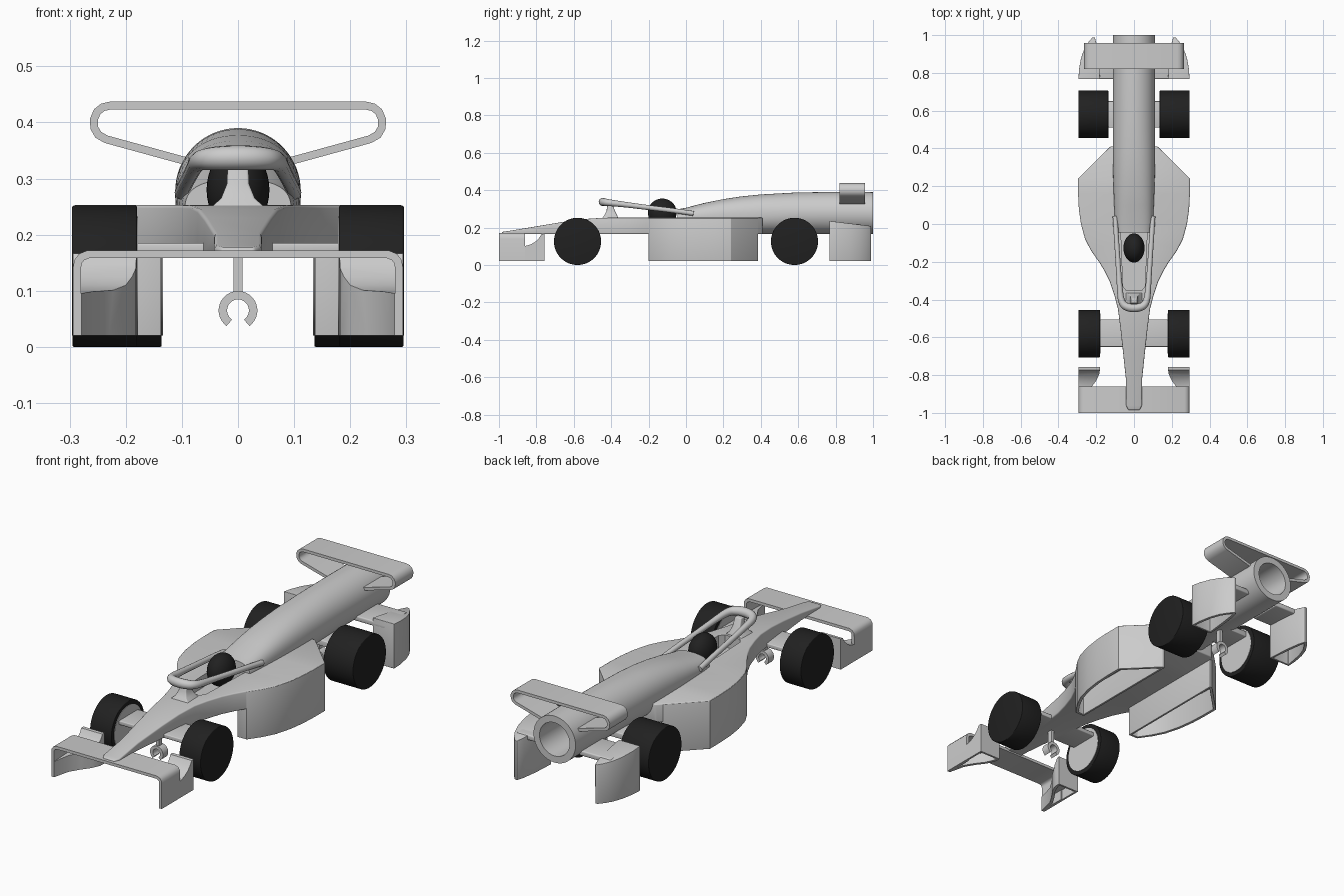
import bpy, bmesh, math
from math import sin, cos, pi

if "Cube" in bpy.data.objects:
    bpy.data.objects.remove(bpy.data.objects["Cube"])

dark = bpy.data.materials.new("dark_rubber")
dark.diffuse_color = (0.015, 0.015, 0.015, 1)
dark.use_nodes = True
dark.node_tree.nodes["Principled BSDF"].inputs["Base Color"].default_value = dark.diffuse_color


def make(name, bm, mat=None):
    bmesh.ops.recalc_face_normals(bm, faces=bm.faces[:])
    me = bpy.data.meshes.new(name)
    bm.to_mesh(me)
    bm.free()
    ob = bpy.data.objects.new(name, me)
    bpy.context.collection.objects.link(ob)
    if mat:
        me.materials.append(mat)
    return ob


def finish(ob, bevel=0, cutter=None, op='DIFFERENCE', mirror=False, angle=35):
    """Add modifiers, apply them, then shade."""
    if bevel:
        m = ob.modifiers.new("bevel", 'BEVEL')
        m.width, m.segments, m.limit_method = bevel, 3, 'ANGLE'
        m.angle_limit = math.radians(40)
    if cutter:
        m = ob.modifiers.new("cut", 'BOOLEAN')
        m.object, m.operation, m.solver = cutter, op, 'EXACT'
        cutter.hide_render = True
    if mirror:
        m = ob.modifiers.new("mirror", 'MIRROR')
        m.use_bisect_axis[0] = False
        m.use_mirror_merge = False
    bpy.ops.object.select_all(action='DESELECT')
    ob.select_set(True)
    bpy.context.view_layer.objects.active = ob
    bpy.ops.object.convert(target='MESH')
    bpy.ops.object.shade_smooth_by_angle(angle=math.radians(angle))
    if cutter:
        bpy.data.objects.remove(cutter)
    return ob


def loft(name, rings, mat=None):
    """Skin a chain of equal-size closed rings, capped at both ends."""
    bm = bmesh.new()
    vs = [[bm.verts.new(p) for p in r] for r in rings]
    n = len(vs[0])
    for a, b in zip(vs, vs[1:]):
        for i in range(n):
            j = (i + 1) % n
            bm.faces.new((a[i], a[j], b[j], b[i]))
    bm.faces.new(vs[0])
    bm.faces.new(vs[-1])
    return make(name, bm, mat)


def prism(name, pts, lo, hi, axis='z', hollow=0):
    """Extrude an outline; hollow pushes the bottom face up to leave a shell."""
    put = (lambda p, h: (p[0], p[1], h)) if axis == 'z' else (lambda p, h: (h, p[0], p[1]))
    ob = loft(name, [[put(p, lo) for p in pts], [put(p, hi) for p in pts]])
    if hollow:
        bm = bmesh.new()
        bm.from_mesh(ob.data)
        f = min(bm.faces, key=lambda f: f.normal.z)
        bmesh.ops.inset_region(bm, faces=[f], thickness=0.014)
        bmesh.ops.inset_region(bm, faces=[f], thickness=0.001, depth=-hollow)
        bm.to_mesh(ob.data)
        bm.free()
    return ob


def box(name, x0, x1, y0, y1, z0, z1):
    return prism(name, [(x0, y0), (x1, y0), (x1, y1), (x0, y1)], z0, z1)


def strip(name, half, y0, y1, thick):
    """Bent sheet: half x-z path ending on x=0, mirrored, spanned along y."""
    path = half + [(-x, z) for x, z in reversed(half[:-1])]
    bm = bmesh.new()
    a = [bm.verts.new((x, y0, z)) for x, z in path]
    b = [bm.verts.new((x, y1, z)) for x, z in path]
    for i in range(len(path) - 1):
        bm.faces.new((a[i], a[i + 1], b[i + 1], b[i]))
    ob = make(name, bm)
    m = ob.modifiers.new("thick", 'SOLIDIFY')
    m.thickness, m.offset, m.use_even_offset = thick, 0, True
    return finish(ob)


# Hull: y, half width, top height; flat belly, cockpit hole cut out
FLOOR = 0.165
stations = [(-0.985, .03, .177), (-0.96, .042, .18), (-0.82, .043, .203), (-0.66, .06, .23),
            (-0.55, .072, .245), (-0.45, .085, .252), (-0.38, .103, .253), (-0.305, .128, .253),
            (-0.25, .155, .253), (-0.2, .185, .253), (-0.14, .227, .253), (-0.08, .258, .253),
            (0, .28, .253), (.08, .291, .253), (.16, .295, .253), (.24, .295, .253), (.41, .125, .253)]
hull = loft("hull", [[(-w, y, FLOOR), (w, y, FLOOR), (w, y, t), (-w, y, t)] for y, w, t in stations])
hole = prism("cockpit_cutter", [(.07, -.02), (.058, -.33), (.04, -.352), (-.04, -.352),
                                (-.058, -.33), (-.07, -.02)], .195, .4)
finish(hull, .01, hole)

# Side pods: hollow from below, following the hull outline
outer = [(w + .001, y) for y, w, t in stations if -.21 < y < .3]
pod = prism("side_pod", [(.137, -.2)] + outer + [(.15, .386), (.137, .386)], .02, .25, hollow=.12)
finish(pod, .008, mirror=True)


# Engine cover blending into a hollow exhaust tube
def oval(y, w, top, c, n, low=FLOOR):
    ring = []
    for i in range(64):
        a = 2 * pi * i / 64
        cx, cz = cos(a), sin(a)
        x = w * math.copysign(abs(cx) ** (2 / n), cx)
        h = (top - c) if cz >= 0 else (c - low)
        ring.append((x, y, c + h * math.copysign(abs(cz) ** (2 / n), cz)))
    return ring


cover = [(-.045, .095, .298, .24, 2.8), (0, .1, .306, .243, 2.7), (.1, .105, .332, .25, 2.5),
         (.2, .109, .352, .257, 2.4), (.3, .111, .367, .263, 2.3), (.4, .112, .377, .27, 2.2),
         (.6, .112, .388, .277, 2), (.8, .112, .39, .277, 2), (1, .112, .389, .277, 2)]
rings = [oval(*c) for c in cover]
rings += [oval(1, .08, .357, .277, 2, .197), oval(.45, .08, .357, .277, 2, .197)]
finish(loft("engine_cover", rings))

# Driver helmet
bm = bmesh.new()
bmesh.ops.create_uvsphere(bm, u_segments=32, v_segments=20, radius=1)
for v in bm.verts:
    v.co = (v.co.x * .056, v.co.y * .077 - .127, v.co.z * .075 + .28)
finish(make("helmet", bm, dark))

# Halo hoop and its front pillar
cu = bpy.data.curves.new("halo", 'CURVE')
cu.dimensions, cu.bevel_depth, cu.bevel_resolution, cu.use_fill_caps = '3D', .013, 4, True
half = [(.1, .04, .275, 1), (.094, -.06, .29, 1), (.086, -.18, .304, 1), (.077, -.32, .322, 1.1),
        (.068, -.42, .334, 1.4), (.03, -.445, .337, 1.7)]
pts = half + [(-x, y, z, r) for x, y, z, r in reversed(half)]
sp = cu.splines.new('NURBS')
sp.points.add(len(pts) - 1)
for p, (x, y, z, r) in zip(sp.points, pts):
    p.co, p.radius = (x, y, z, 1), r
sp.use_endpoint_u, sp.order_u, sp.resolution_u = True, 3, 8
halo = bpy.data.objects.new("halo", cu)
bpy.context.collection.objects.link(halo)
finish(halo, angle=50)
pillar = [(.247, .05, -.45, -.362), (.265, .03, -.437, -.368), (.29, .02, -.425, -.38), (.33, .018, -.42, -.395)]
finish(loft("halo_pillar", [[(-w, a, z), (w, a, z), (w, b, z), (-w, b, z)] for z, w, a, b in pillar]), .004)

# Front wing: bent sheet with end plates
strip("front_wing", [(.287, .02), (.287, .14), (.285, .152), (.279, .16), (.267, .165), (0, .165)],
      -1, -.86, .014)

# Front scoops: plan wedge intersected with a ramped side profile
plan = [(.294, -1), (.294, -.757), (.18, -.757), (.182, -.79), (.2, -.83), (.23, -.87), (.26, -.92), (.279, -1)]
side = [(-1.01, .0), (-.75, .0), (-.75, .168), (-.772, .166), (-.785, .145), (-.805, .125),
        (-.83, .11), (-.86, .101), (-1.01, .095)]
scoop = prism("front_scoop", plan, .02, .168, hollow=.05)
finish(scoop, 0, prism("ramp_cutter", side, .1, .4, 'x'), 'INTERSECT', True)

# Rear fenders with a shelf joining them to the tube
fin = [(.18, .768), (.294, .768), (.291, .82), (.28, .88), (.262, .93), (.24, .965), (.22, .988),
       (.208, .988), (.197, .95), (.187, .88)]
fender = prism("rear_fender", fin, .02, .235, hollow=.1)
for v in fender.data.vertices:
    if v.co.z > .2:
        v.co.z -= .12 * (v.co.y - .768)
finish(fender, .008, mirror=True)
finish(box("fender_shelf", .08, .25, .768, .93, .195, .22), .006, mirror=True)

# Rear wing: closed loop of bent sheet on the tube
strip("rear_wing", [(.07, .326), (.1, .333), (.235, .37), (.249, .378), (.256, .39), (.257, .405),
                    (.251, .419), (.241, .427), (.228, .43), (0, .43)], .82, .957, .014)


# Wheels with pale inner hubs
def drum(name, x0, x1, y, r, mat=None):
    rings = [[(x, y + r * cos(2 * pi * i / 64), .126 + r * sin(2 * pi * i / 64)) for i in range(64)]
             for x in (x0, x1)]
    return loft(name, rings, mat)


for end, y, x0 in (("front", -.58, .18), ("rear", .58, .136)):
    finish(drum(end + "_wheels", x0, .295, y, .126, dark), .003, mirror=True)
    finish(drum(end + "_hubs", x0 - .002, x0 + .02, y, .106), mirror=True)

# Axle arms
finish(box("front_axle", -.185, .185, -.65, -.505, .165, .185), .004)
finish(box("rear_axle", -.14, .14, .51, .65, .172, .2), .004)

# Tether eyelets: open rings hanging on stems
arc = [(.027 * sin(a), .065 + .027 * cos(a)) for a in [math.radians(145 - 145 * i / 12) for i in range(12)]]
for end, y in (("front", -.6), ("rear", .62)):
    strip(end + "_eyelet", arc + [(0, .092)], y - .02, y + .02, .015)
    finish(box(end + "_eyelet_stem", -.008, .008, y - .012, y + .012, .09, .175))
